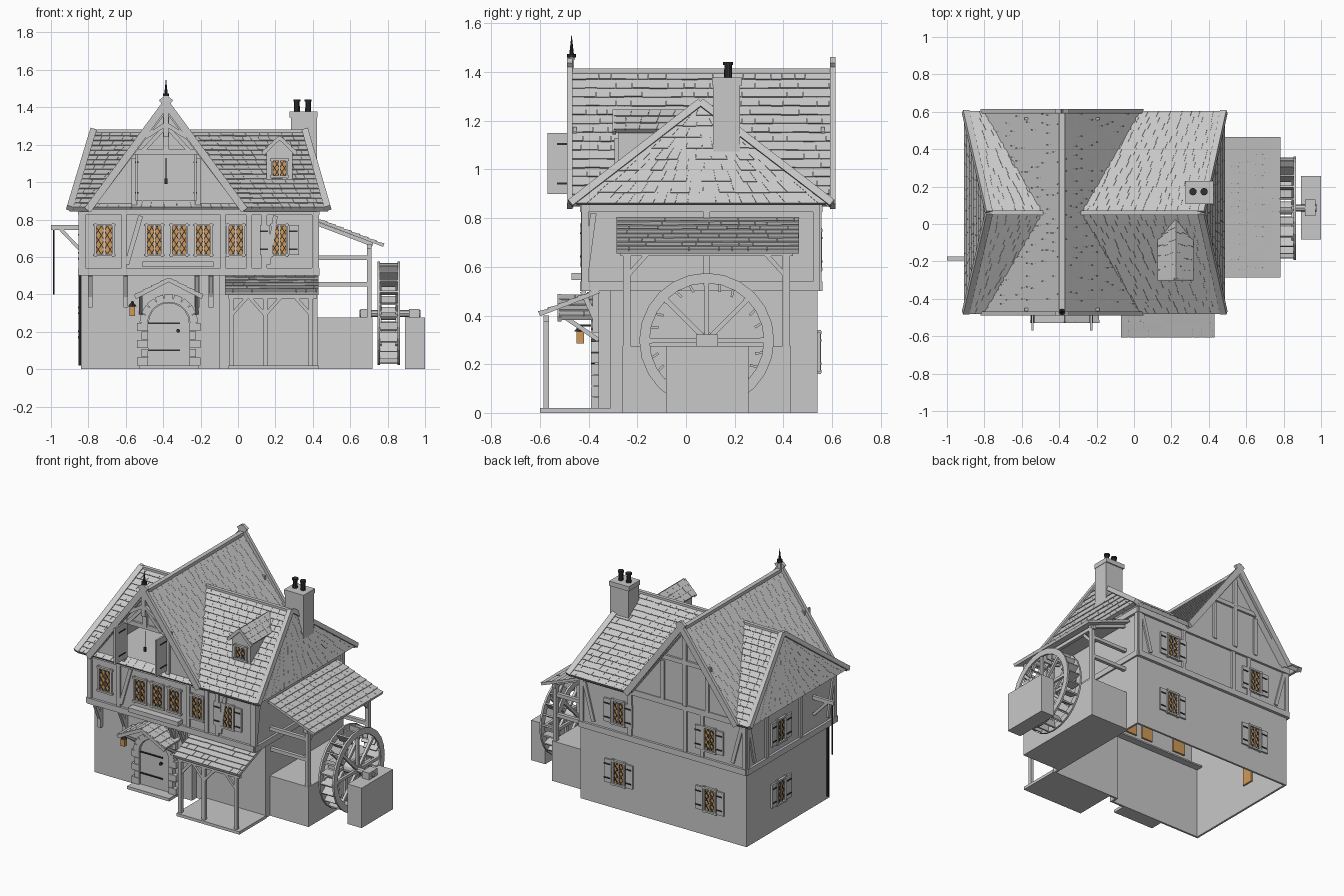
import bpy, bmesh, math, random
from mathutils import Vector as V, Matrix as M

random.seed(4)
if "Cube" in bpy.data.objects:
    bpy.data.objects.remove(bpy.data.objects["Cube"])


def material(name, colour):
    mat = bpy.data.materials.new(name)
    mat.use_nodes = True
    mat.diffuse_color = (*colour, 1)
    mat.node_tree.nodes["Principled BSDF"].inputs["Base Color"].default_value = (*colour, 1)
    return mat


GREY = material("plain grey", (.58, .58, .58))
AMBER = material("amber glass", (.62, .32, .1))
IRON = material("dark iron", (.03, .03, .03))
ID = M.Identity(4)
parts = {}


def part(name, mat=GREY):
    return parts.setdefault(name, (bmesh.new(), mat))[0]


def box(bm, lo, hi, m=ID):
    lo, hi = V(lo), V(hi)
    place = M.Translation((lo + hi) / 2) @ M.Diagonal((*(hi - lo), 1))
    bmesh.ops.create_cube(bm, size=1, matrix=m @ place)


def beam(bm, a, b, width, depth, ref=(0, 1, 0), m=ID):
    """Bar from a to b; depth is measured along ref."""
    a, b = V(a), V(b)
    z = (b - a).normalized()
    x = V(ref).cross(z).normalized()
    rot = M((x, z.cross(x), z)).transposed().to_4x4()
    size = M.Diagonal((width, depth, (b - a).length, 1))
    bmesh.ops.create_cube(bm, size=1, matrix=m @ M.Translation((a + b) / 2) @ rot @ size)


def prism(bm, outline, depth, m=ID):
    face = bm.faces.new([bm.verts.new(m @ V((u, v, 0))) for u, v in outline])
    new = bmesh.ops.extrude_face_region(bm, geom=[face], use_keep_orig=True)["geom"]
    shift = m.to_3x3() @ V((0, 0, depth))
    bmesh.ops.translate(bm, verts=[g for g in new if isinstance(g, bmesh.types.BMVert)], vec=shift)


def solid(bm, bottom, top):
    v = [bm.verts.new(p) for p in (*bottom, *top)]
    for f in ((0, 1, 2, 3), (4, 5, 6, 7), (0, 1, 5, 4), (1, 2, 6, 5), (2, 3, 7, 6), (3, 0, 4, 7)):
        bm.faces.new([v[i] for i in f])


def cylinder(bm, a, b, r0, r1, sides=10):
    a, b = V(a), V(b)
    rot = (b - a).to_track_quat('Z', 'Y').to_matrix().to_4x4()
    bmesh.ops.create_cone(bm, cap_ends=True, segments=sides, radius1=r0, radius2=r1,
                          depth=(b - a).length, matrix=M.Translation((a + b) / 2) @ rot)


def roof(name, a, b, top_a, top_b, slab=.02, row=.045, width=.06):
    """Sloped slab covered with rows of overlapping uneven shingles."""
    a, b, top_a, top_b = map(V, (a, b, top_a, top_b))
    n = (b - a).cross(top_a - a).normalized()
    n = n if n.z > 0 else -n
    at = lambda f, t: a.lerp(top_a, t).lerp(b.lerp(top_b, t), f)
    quad = [a, b, top_b, top_a]
    solid(part(name), [p - n * slab for p in quad], quad)
    bm = part(name + "_shingles")
    rows = max(1, round(((a + b) - (top_a + top_b)).length / 2 / row))
    for k in range(rows):
        length = (at(1, k / rows) - at(0, k / rows)).length
        f = 0
        while f < 1:
            g = min(1, f + width * random.uniform(.7, 1.3) / length)
            e = g - .0012 / length if g < 1 else 1
            low = max(0, (k - random.uniform(0, .07)) / rows)
            high = min(1, (k + 1.1) / rows)
            if e > f:
                q = [at(f, low), at(e, low), at(e, high), at(f, high)]
                lift = [.008, .008, .002, .002]
                solid(bm, [p - n * .002 for p in q], [p + n * h for p, h in zip(q, lift)])
            f = g


def wall(x, y, z, turn=0):
    """Frame on a wall: u runs along it, v up, d outwards."""
    return M.Translation((x, y, z)) @ M.Rotation(math.radians(turn), 4, 'Z') @ M.Rotation(math.pi / 2, 4, 'X')


def window(m, w=.085, h=.16, shutters=False):
    a, b = w / 2, h / 2
    box(part("window_glass", AMBER), (-a, -b, -.025), (a, b, .003), m)
    frame, lead = part("window_frames"), part("window_lattice", IRON)
    box(frame, (-.003, -b, 0), (.003, b, .01), m)
    for s in (-1, 1):
        box(frame, (s * a - .006, -b - .01, 0), (s * a + .006, b + .01, .014), m)
        box(frame, (-a - .012, s * b - .006, 0), (a + .012, s * b + .006, .016), m)
        for i in range(-5, 6):
            c, k = i * w / 3, 1.6 * s
            ends = sorted((c - b / k, c + b / k))
            lo, hi = max(-a, ends[0]), min(a, ends[1])
            if hi - lo > .005:
                beam(lead, (lo, k * (lo - c), .004), (hi, k * (hi - c), .004), .0045, .003, (0, 0, 1), m)
        if shutters:
            lo, hi = sorted((s * (a + .012), s * (a + .065)))
            box(part("window_shutters"), (lo, -b, 0), (hi, b, .012), m)
            for v in (-.6 * b, .6 * b):
                box(part("shutter_hinges", IRON), (lo, v - .004, .01), (hi - .01, v + .004, .016), m)


def hollow(name, outline, z, height, lid):
    """Walls around a floor outline, without a bottom."""
    bm = part(name)
    prism(bm, outline, height, M.Translation((0, 0, z)))
    bm.normal_update()
    gone = [f for f in bm.faces if abs(f.normal.z) > .5 and not (lid and f.calc_center_median().z > z + .01)]
    bmesh.ops.delete(bm, geom=gone, context='FACES')


# Walls: ground floor set back behind the porch, and overhanging upper floor
hollow("ground_floor", [(-.84, -.36), (-.1, -.36), (-.1, -.31), (.425, -.31), (.425, .54), (-.84, .54)], 0, .51, False)
hollow("upper_floor", [(-.84, -.42), (.42, -.42), (.42, .545), (-.84, .545)], .5, .37, True)
box(part("overhang_soffit"), (-.84, -.42, .5), (.42, -.295, .51))

# Timber frame on each upper wall: sills, posts and braces
timber = part("timber_frame")
FRONT, BACK = wall(-.21, -.42, 0), wall(-.21, .545, 0, 180)
LEFT, RIGHT = wall(-.84, .06, 0, -90), wall(.42, .06, 0, 90)
sides = ((FRONT, .635, (-.4, .13, .27, .35), ((-.31, -.385), (.41, .37))),
         (BACK, .635, (-.25, .17, .3), ((-.6, -.53), (.6, .53))),
         (LEFT, .49, (-.27, .1), ((-.46, -.4), (.46, .4))),
         (RIGHT, .49, (.025,), ((-.44, -.475),)))
for m, half, posts, braces in sides:
    for v in (.52, .845):
        box(timber, (-half, v - .02, -.01), (half, v + .02, .016), m)
    for u in (*posts, -half + .015, half - .015):
        box(timber, (u - .014, .54, -.01), (u + .014, .83, .012), m)
    for high, low in braces:
        beam(timber, (high, .82, .004), (low, .56, .004), .025, .014, (0, 0, 1), m)

# Windows
window(wall(-.715, -.42, .69), .095)
for x in (-.447, -.315, -.185, -.012):
    window(wall(x, -.42, .69))
window(wall(.222, -.42, .69), .08, shutters=True)
for z, y in ((.25, .54), (.67, .545)):
    for x in (-.565, .13):
        window(wall(x, y, z, 180), shutters=True)
    window(wall(-.84, .17, z, -90), shutters=True)
box(part("window_ledge"), (-.51, -.47, .545), (-.13, -.42, .575))

# Main roof: two slopes each side of the cross gable, and steep hips at both ends
LOW, TOP, MID = .86, 1.27, .06
x0, x1, y0, y1, r0, r1 = -.9, .48, -.475, .6, -.775, .36
GX, PEAK, SPAN = -.385, 1.405, .415
VALLEY = SPAN * (PEAK - TOP) / (PEAK - LOW) - .02
trim = part("roof_trim")
for y in (y0, y1):
    for xe, xr, s in ((x0, r0, -1), (x1, r1, 1)):
        roof("main_roof", (xe, y, LOW), (GX + s * SPAN, y, LOW), (xr, MID, TOP), (GX + s * VALLEY, MID, TOP))
for xe, xr in ((x0, r0), (x1, r1)):
    roof("hip_roof", (xe, y0, LOW), (xe, y1, LOW), (xr, MID - .005, TOP), (xr, MID + .005, TOP))
    for y in (y0, y1):
        beam(trim, (xe, y, LOW), (xr, MID, TOP + .005), .035, .03)
beam(trim, (r0, MID, TOP), (r1, MID, TOP), .02, .025)

# Cross gable running front to back, with boards on its edges
roof("loft_sill_roof", (GX - SPAN, y0, LOW), (GX + SPAN, y0, LOW), (GX - SPAN + .03, -.425, .9), (GX + SPAN - .03, -.425, .9), .01)
for s in (-1, 1):
    roof("gable_roof", (GX + s * SPAN, y0, LOW), (GX + s * SPAN, y1, LOW), (GX, y0, PEAK), (GX, y1, PEAK))
    for y in (y0 - .003, y1 + .003):
        beam(trim, (GX + s * (SPAN + .005), y, LOW - .01), (GX - s * .022, y, PEAK + .045), .04, .022)
beam(trim, (GX, y0, PEAK - .005), (GX, y1, PEAK - .005), .03, .03, (0, 0, 1))
gable = part("gable_walls")
prism(gable, [(-.39, 0), (-.155, 0), (-.155, .285), (.155, .285), (.155, 0), (.39, 0), (0, .515)], .02, wall(GX, -.43, LOW))
prism(gable, [(-.39, 0), (.39, 0), (0, .515)], .02, wall(GX, .535, LOW, 180))
front, back = wall(GX, -.45, LOW), wall(GX, .555, LOW, 180)
for m in (front, back):
    box(timber, (-.2, .285, 0), (.2, .315, .014), m)
    box(timber, (-.015, .3, 0), (.015, .51, .016), m)
    for s in (-1, 1):
        box(timber, (s * .17 - .014, 0, 0), (s * .17 + .014, .27, .012), m)
box(timber, (-.015, 0, 0), (.015, .3, .014), back)

# Front truss, spike, open loft doors and hoist hook
box(trim, (GX - .014, -.485, 1.24), (GX + .014, -.46, 1.46))
for s in (-1, 1):
    beam(timber, (s * .13, .3, .015), (0, .44, .015), .022, .014, (0, 0, 1), front)
    beam(trim, (GX + s * .11, -.472, 1.24), (GX, -.472, 1.31), .022, .018)
    x = GX + s * .157
    box(part("loft_doors"), (x - .006, -.57, .9), (x + .006, -.45, 1.15))
    for z in (.943, 1.105):
        box(part("loft_hinges", IRON), (x - .009, -.53, z - .004), (x + .009, -.46, z + .004))
iron = part("ironwork", IRON)
cylinder(iron, (GX, -.47, 1.45), (GX, -.47, 1.55), .012, .001)
cylinder(iron, (GX, -.47, 1.46), (GX, -.47, 1.475), .018, .018)
cylinder(iron, (GX, -.46, 1.0), (GX, -.46, 1.13), .003, .003)
box(iron, (GX - .007, -.466, .99), (GX + .007, -.454, 1.02))

# Dormer
DX = .222
prism(part("dormer"), [(-.07, 0), (.07, 0), (.07, .16), (0, .225), (-.07, .16)], -.3, wall(DX, -.28, 1.0))
window(wall(DX, -.28, 1.075), .08, .09)
for s in (-1, 1):
    roof("dormer_roof", (DX + s * .09, -.295, 1.16), (DX + s * .09, -.02, 1.16), (DX, -.295, 1.245), (DX, .03, 1.245), .015)
    beam(trim, (DX + s * .09, -.295, 1.15), (DX, -.295, 1.24), .02, .015)

# Chimney with two pots
box(part("chimney"), (.283, .11, .95), (.422, .222, 1.36))
box(part("chimney"), (.275, .106, 1.345), (.425, .23, 1.377))
for x in (.315, .375):
    cylinder(part("chimney_pots", IRON), (x, .173, 1.37), (x, .173, 1.44), .017, .015)
    cylinder(part("chimney_pots", IRON), (x, .173, 1.43), (x, .173, 1.442), .02, .02)

# Front door: arched leaf, stone surround, straps and step
EX, SPRING = -.37, .245
arch = [(.11 * math.cos(i * math.pi / 10), SPRING + .11 * math.sin(i * math.pi / 10)) for i in range(11)]
prism(part("front_door"), [(-.11, .02)] + [(.11, .02)] + arch, .02, wall(EX, -.355, 0))
stone = part("door_stones")
for s in (-1, 1):
    for i in range(5):
        lo, hi = sorted((EX + s * .112, EX + s * (.17 if i % 2 == 0 else .145)))
        box(stone, (lo, -.39, .02 + i * .046), (hi, -.35, .063 + i * .046))
for i in range(9):
    d = V((math.cos((i + .5) * math.pi / 9), 0, math.sin((i + .5) * math.pi / 9)))
    c = V((EX, -.37, SPRING))
    beam(stone, c + d * .112, c + d * .155, .045, .04)
for z in (.1, .245):
    box(iron, (EX - .11, -.382, z - .004), (EX + .06, -.37, z + .004))
cylinder(iron, (EX + .05, -.39, .205), (EX + .05, -.37, .205), .01, .01)
box(part("door_step"), (EX - .16, -.45, 0), (EX + .16, -.35, .02))

# Door canopy and lantern
for s in (-1, 1):
    roof("canopy", (EX + s * .18, -.52, .395), (EX + s * .18, -.36, .395), (EX, -.52, .485), (EX, -.36, .485), .014)
    beam(trim, (EX + s * .18, -.52, .385), (EX, -.52, .478), .022, .016)
    beam(trim, (EX + s * .15, -.36, .3), (EX + s * .15, -.5, .395), .018, .018, (1, 0, 0))
box(part("lantern_light", AMBER), (-.58, -.45, .285), (-.55, -.42, .335))
cylinder(iron, (-.565, -.435, .335), (-.565, -.435, .36), .024, .004, 4)
box(iron, (-.57, -.44, .355), (-.56, -.36, .363))

# Brackets under the overhang
for x in (-.79, -.6, -.22, -.145):
    box(timber, (x - .013, -.385, .33), (x + .013, -.355, .5))
    beam(timber, (x, -.37, .38), (x, -.425, .5), .022, .022, (1, 0, 0))

# Porch lean-to
porch = part("porch_frame")
roof("porch_roof", (-.07, -.605, .41), (.43, -.605, .41), (-.07, -.36, .505), (.43, -.36, .505), .014)
box(part("porch_floor"), (-.05, -.6, 0), (.43, -.305, .02))
box(porch, (-.05, -.585, .375), (.42, -.562, .4))
for x in (-.035, .145, .39):
    box(porch, (x - .012, -.585, .02), (x + .012, -.562, .4))
    for s in (-1, 1):
        if -.05 < x + s * .08 < .42:
            beam(porch, (x, -.573, .29), (x + s * .08, -.573, .38), .018, .016)

# Mill race blocks and wheel shelter
box(part("mill_base"), (.42, -.26, 0), (.72, .432, .275))
box(part("outer_pier"), (.893, -.083, 0), (1, .257, .275))
roof("mill_roof", (.78, -.285, .665), (.78, .465, .665), (.43, -.285, .8), (.43, .465, .8), .012)
shed = part("mill_frame")
for y in (-.243, .412):
    box(shed, (.69, y - .015, .27), (.715, y + .015, .69))
    for z in (.455, .595):
        box(shed, (.42, y - .012, z - .012), (.7, y + .012, z + .012))
    beam(shed, (.43, y, .775), (.72, y, .665), .02, .02)
    s = 1 if y < 0 else -1
    beam(shed, (.7, y, .56), (.7, y + s * .09, .66), .018, .018, (1, 0, 0))
box(shed, (.69, -.27, .645), (.715, .44, .67))

# Water wheel: two rims, paddles, spokes and axle
wheel, HUB = part("water_wheel"), V((.805, .085, .298))
STEPS = 24
for i in range(STEPS):
    d0, d1 = [V((0, math.cos(a), math.sin(a))) for a in (2 * math.pi * i / STEPS, 2 * math.pi * (i + 1) / STEPS)]
    for s in (-1, 1):
        ends = [HUB + V((s * x, 0, 0)) for x in (.047, .06)]
        quads = [[c + d0 * .235, c + d0 * .277, c + d1 * .277, c + d1 * .235] for c in ends]
        solid(wheel, *quads)
        if i % 3 == 0:
            beam(wheel, ends[0], ends[0] + d0 * .24, .02, .018, (1, 0, 0))
    beam(wheel, HUB + d0 * .205, HUB + d0.lerp(d1, .3) * .272, .01, .1, (1, 0, 0))
cylinder(wheel, (.757, .085, .298), (.853, .085, .298), .035, .035, 12)
cylinder(wheel, (.65, .085, .298), (.975, .085, .298), .018, .018, 8)
for x in (.655, .915):
    box(part("axle_bearings"), (x, .042, .27), (x + .055, .132, .322))

# Hoist arm, rope and drainpipe on the left side
box(part("hoist_arm"), (-1, -.195, .745), (-.84, -.175, .77))
beam(part("hoist_arm"), (-.95, -.185, .75), (-.845, -.185, .64), .018, .018)
cylinder(iron, (-.985, -.185, .4), (-.985, -.185, .75), .004, .004, 6)
cylinder(iron, (-.846, -.335, .02), (-.846, -.335, .5), .008, .008, 8)

# Turn every part into an object
for name, (bm, mat) in parts.items():
    bmesh.ops.recalc_face_normals(bm, faces=bm.faces)
    mesh = bpy.data.meshes.new(name)
    bm.to_mesh(mesh)
    bm.free()
    mesh.materials.append(mat)
    obj = bpy.data.objects.new(name, mesh)
    bpy.context.collection.objects.link(obj)
    if name in ("ground_floor", "upper_floor"):
        shell = obj.modifiers.new("thickness", 'SOLIDIFY')
        shell.thickness, shell.offset = .02, -1
